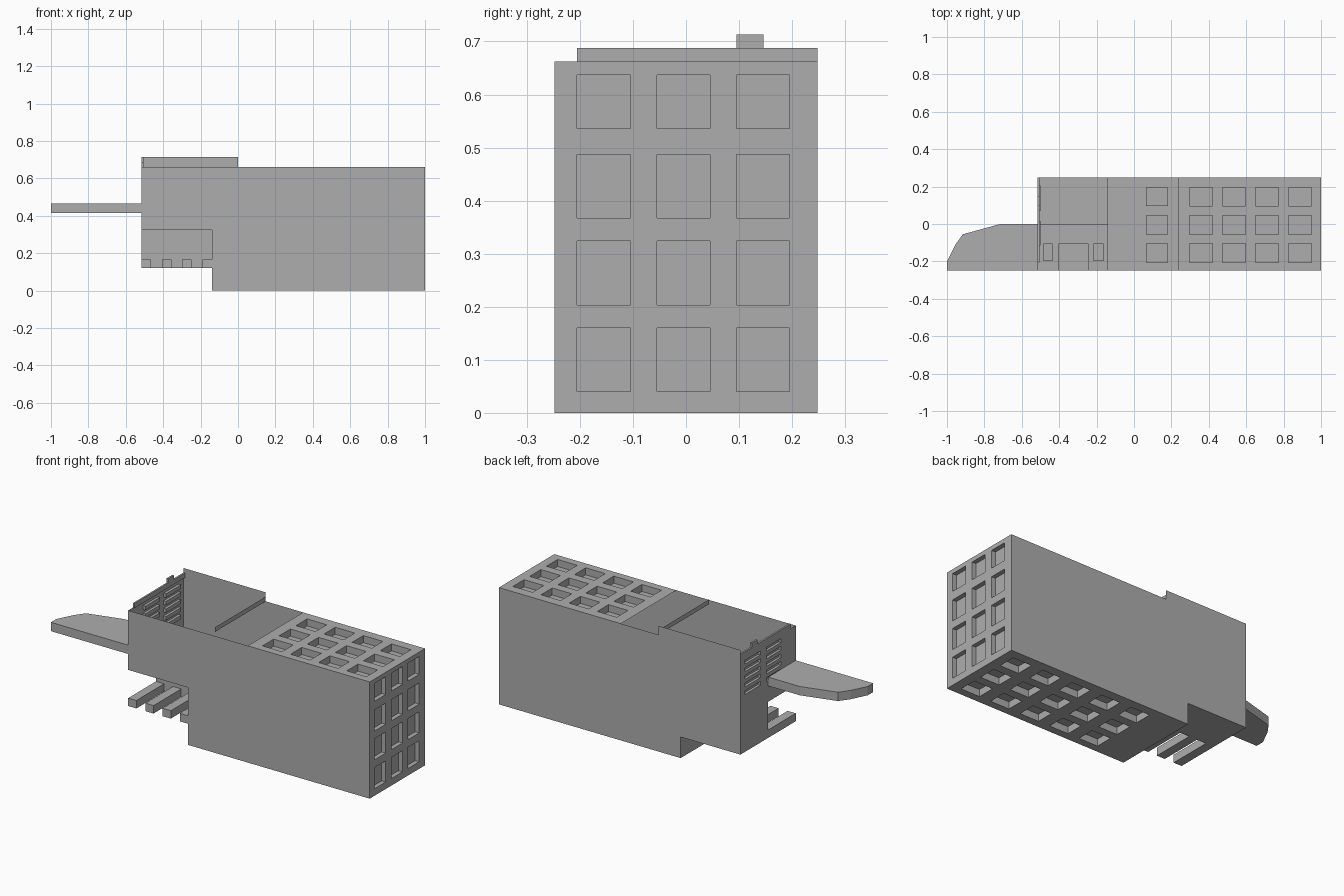
import bpy, bmesh
from mathutils import Vector

cube = bpy.data.objects.get("Cube")
if cube:
    bpy.data.objects.remove(cube, do_unlink=True)

grey = bpy.data.materials.new("plain_grey")
grey.use_nodes = True
GREY = (0.42, 0.42, 0.42, 1)
grey.diffuse_color = GREY
grey.node_tree.nodes["Principled BSDF"].inputs["Base Color"].default_value = GREY

# Main levels shared by the parts
END, STEP, W = -0.515, -0.14, 0.248
TOP, LOW, SHELF, FLAP = 0.662, 0.12, 0.325, 0.713


def finish(name, bm):
    mesh = bpy.data.meshes.new(name)
    bm.to_mesh(mesh)
    bm.free()
    mesh.materials.append(grey)
    obj = bpy.data.objects.new(name, mesh)
    bpy.context.collection.objects.link(obj)
    return obj


def place(axis, level, u, v):
    """Point on a plane across the given axis; u and v are the other two axes in order."""
    p = [u, v]
    p.insert("xyz".index(axis), level)
    return Vector(p)


def sheet(name, axis, level, outline, thick=0):
    """Flat outline on a plane, extruded along the axis if thick."""
    bm = bmesh.new()
    face = bm.faces.new([bm.verts.new(place(axis, level, u, v)) for u, v in outline])
    if thick:
        ext = bmesh.ops.extrude_face_region(bm, geom=[face], use_keep_orig=True)
        verts = [g for g in ext["geom"] if isinstance(g, bmesh.types.BMVert)]
        bmesh.ops.translate(bm, verts=verts, vec=place(axis, thick, 0, 0))
        bmesh.ops.recalc_face_normals(bm, faces=bm.faces)
    return finish(name, bm)


def rect(u0, u1, v0, v1):
    return [(u0, v0), (u1, v0), (u1, v1), (u0, v1)]


def box(name, x0, x1, y0, y1, z0, z1):
    return sheet(name, "z", z0, rect(x0, x1, y0, y1), z1 - z0)


def panel(name, axis, level, us, vs, depth, flip=False):
    """Panel divided by grid lines; every odd cell is sunk as a pocket."""
    bm = bmesh.new()
    grid = [[bm.verts.new(place(axis, level, u, v)) for v in vs] for u in us]
    pockets = []
    for i in range(len(us) - 1):
        for j in range(len(vs) - 1):
            f = bm.faces.new((grid[i][j], grid[i + 1][j], grid[i + 1][j + 1], grid[i][j + 1]))
            if flip:
                f.normal_flip()
            if i % 2 and j % 2:
                pockets.append(f)
    sunk = bmesh.ops.extrude_discrete_faces(bm, faces=pockets)["faces"]
    verts = list({v for f in sunk for v in f.verts})
    bmesh.ops.translate(bm, verts=verts, vec=place(axis, depth, 0, 0))
    return finish(name, bm)


def lines(start, stop, first, pitch, size, count):
    """Grid lines for a row of equal cells between two borders."""
    cells = [first + pitch * k + e for k in range(count) for e in (0, size)]
    return [start] + cells + [stop]


# Long side walls
sheet("front_wall", "y", -W, [(END, SHELF), (STEP, SHELF), (STEP, 0), (1, 0), (1, TOP), (END, TOP)])
sheet("back_wall", "y", W, [(END, FLAP), (0, FLAP), (0, TOP), (1, TOP),
                            (1, 0), (STEP, 0), (STEP, LOW), (END, LOW)])

# Panels with rows of square pockets
across = lines(-W, W, -0.205, 0.15, 0.1, 3)
panel("top_panel", "z", TOP, lines(0.235, 1, 0.297, 0.1763, 0.123, 4), across, -0.04)
panel("bottom_panel", "z", 0, lines(STEP, 1, 0.064, 0.1905, 0.118, 5), across, 0.04, True)
panel("right_end_panel", "x", 1, across, lines(0, TOP, 0.04, 0.1635, 0.12, 3)[:-1]
      + [0.536, 0.637, TOP], -0.025)

# Slotted end wall with its raised rim and tab
panel("slotted_end_wall", "x", END, [-W, -0.115, 0.015, 0.07, 0.205, W],
      lines(SHELF, TOP, 0.445, 0.043, 0.022, 5), 0.015, True)
sheet("end_wall_lower", "x", END, rect(0, W, LOW, SHELF)[::-1])
box("end_rim", END, END + 0.01, -0.205, W, TOP, 0.688)
box("end_tab", END, END + 0.01, 0.095, 0.146, 0.688, FLAP)

# Thin strip across the open top
sheet("cross_strip", "x", 0, rect(-0.205, W, TOP, 0.688))

# Stepped floor of the open bay
sheet("rear_floor", "z", LOW, rect(END, STEP, 0, W)[::-1])
sheet("shelf_floor", "z", SHELF, rect(END, STEP, -W, 0)[::-1])
sheet("shelf_riser", "y", 0, rect(END, STEP, LOW, SHELF))
sheet("step_wall", "x", STEP, [(-W, 0), (-W, SHELF), (0, SHELF), (0, LOW), (W, LOW), (W, 0)])

# Blocks on the shelf
for name, x0, x1, y0 in (("left_block", -0.217, -0.163, -0.197),
                         ("middle_block", -0.404, -0.243, -W),
                         ("right_block", -0.484, -0.436, -0.197)):
    box(name, x0, x1, y0, -0.104, SHELF, SHELF + 0.04)

# Four prongs under the shelf
for k in range(4):
    x = END + 0.108 * k
    box(f"prong_{k + 1}", x, x + 0.051, -W, 0, LOW, 0.165)

# Tapered tongue
sheet("tongue", "z", 0.415, [(END, -W), (END, 0), (-0.715, 0), (-0.915, -0.055),
                             (-0.955, -0.11), (-1, -0.2), (-1, -W)], 0.05)
